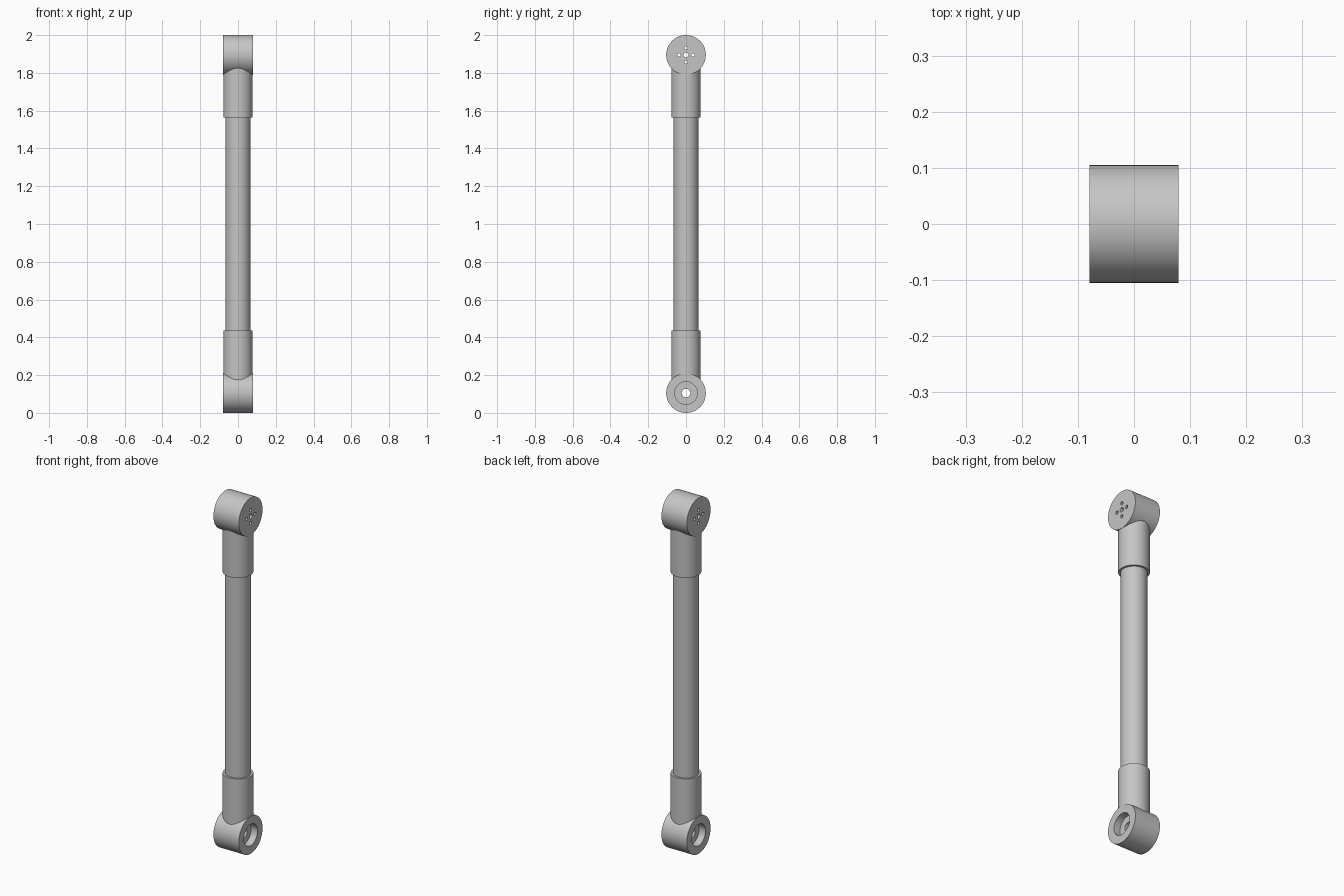
import bpy, bmesh, math
from mathutils import Vector

cube = bpy.data.objects.get("Cube")
if cube:
    bpy.data.objects.remove(cube, do_unlink=True)

HUB_R, HUB_HALF = 0.105, 0.079
SLEEVE_R, TUBE_R = 0.078, 0.066
LOW_Z, HIGH_Z = HUB_R, 2 - HUB_R
SEG = 64

grey = bpy.data.materials.new("light grey")
grey.use_nodes = True
colour = (0.56, 0.56, 0.56, 1)
grey.diffuse_color = colour
grey.node_tree.nodes["Principled BSDF"].inputs["Base Color"].default_value = colour


def finish(name, bm):
    """Turn a bmesh into a smooth-shaded object with sharp rims."""
    bmesh.ops.recalc_face_normals(bm, faces=bm.faces)
    mesh = bpy.data.meshes.new(name)
    bm.to_mesh(mesh)
    bm.free()
    mesh.materials.append(grey)
    obj = bpy.data.objects.new(name, mesh)
    bpy.context.collection.objects.link(obj)
    bpy.ops.object.select_all(action='DESELECT')
    obj.select_set(True)
    bpy.context.view_layer.objects.active = obj
    bpy.ops.object.shade_smooth_by_angle(angle=math.radians(35))
    return obj


def lathe(name, profile, axis, centre=(0, 0, 0)):
    """Revolve (radius, position) points around the x or z axis."""
    bm = bmesh.new()
    place = (lambda r, p: (p, 0, r)) if axis == 'X' else (lambda r, p: (r, 0, p))
    verts = [bm.verts.new(place(r, p)) for r, p in profile]
    edges = [bm.edges.new((verts[i - 1], verts[i])) for i in range(len(verts))]
    spin_axis = (1, 0, 0) if axis == 'X' else (0, 0, 1)
    bmesh.ops.spin(bm, geom=verts + edges, cent=(0, 0, 0), axis=spin_axis,
                   angle=math.tau, steps=SEG, use_merge=True)
    bmesh.ops.remove_doubles(bm, verts=bm.verts, dist=1e-5)
    bmesh.ops.translate(bm, verts=bm.verts, vec=centre)
    return finish(name, bm)


# Main tube, with its ends hidden inside the sleeves
lathe("main_tube", [(TUBE_R, 0.3), (TUBE_R, 1.7), (0.05, 1.7), (0.05, 0.3)], 'Z')

# Sleeves running from each hub onto the tube
for name, start, end in (("lower_sleeve", 0.172, 0.435), ("upper_sleeve", 1.828, 1.565)):
    lathe(name, [(SLEEVE_R, start), (SLEEVE_R, end), (0.06, end), (0.06, start)], 'Z')

# Lower hub: counterbored from both sides, with a small hole through the web
BORE_R, HOLE_R, WEB = 0.06, 0.023, 0.04
half = [(HOLE_R, WEB), (BORE_R, WEB), (BORE_R, HUB_HALF), (HUB_R, HUB_HALF)]
lathe("lower_hub", half + [(r, -x) for r, x in reversed(half)], 'X', (0, 0, LOW_Z))

# Upper hub: solid disc drilled with a cross of five through holes
bm = bmesh.new()


def ring(radius, y, z, count):
    pts = [bm.verts.new((0, y + radius * math.cos(math.tau * i / count),
                         z + radius * math.sin(math.tau * i / count))) for i in range(count)]
    return [bm.edges.new((pts[i - 1], pts[i])) for i in range(count)]


edges = ring(HUB_R, 0, HIGH_Z, SEG) + ring(0.013, 0, HIGH_Z, 20)
for i in range(4):
    a = i * math.pi / 2
    edges += ring(0.009, 0.037 * math.cos(a), HIGH_Z + 0.037 * math.sin(a), 16)
bmesh.ops.triangle_fill(bm, edges=edges, use_beauty=True, normal=Vector((1, 0, 0)))
flat = bm.faces[:]
front = bmesh.ops.extrude_face_region(bm, geom=flat, use_keep_orig=True)
moved = [g for g in front["geom"] if isinstance(g, bmesh.types.BMVert)]
bmesh.ops.translate(bm, verts=moved, vec=(2 * HUB_HALF, 0, 0))
bmesh.ops.translate(bm, verts=bm.verts, vec=(-HUB_HALF, 0, 0))
finish("upper_hub", bm)
